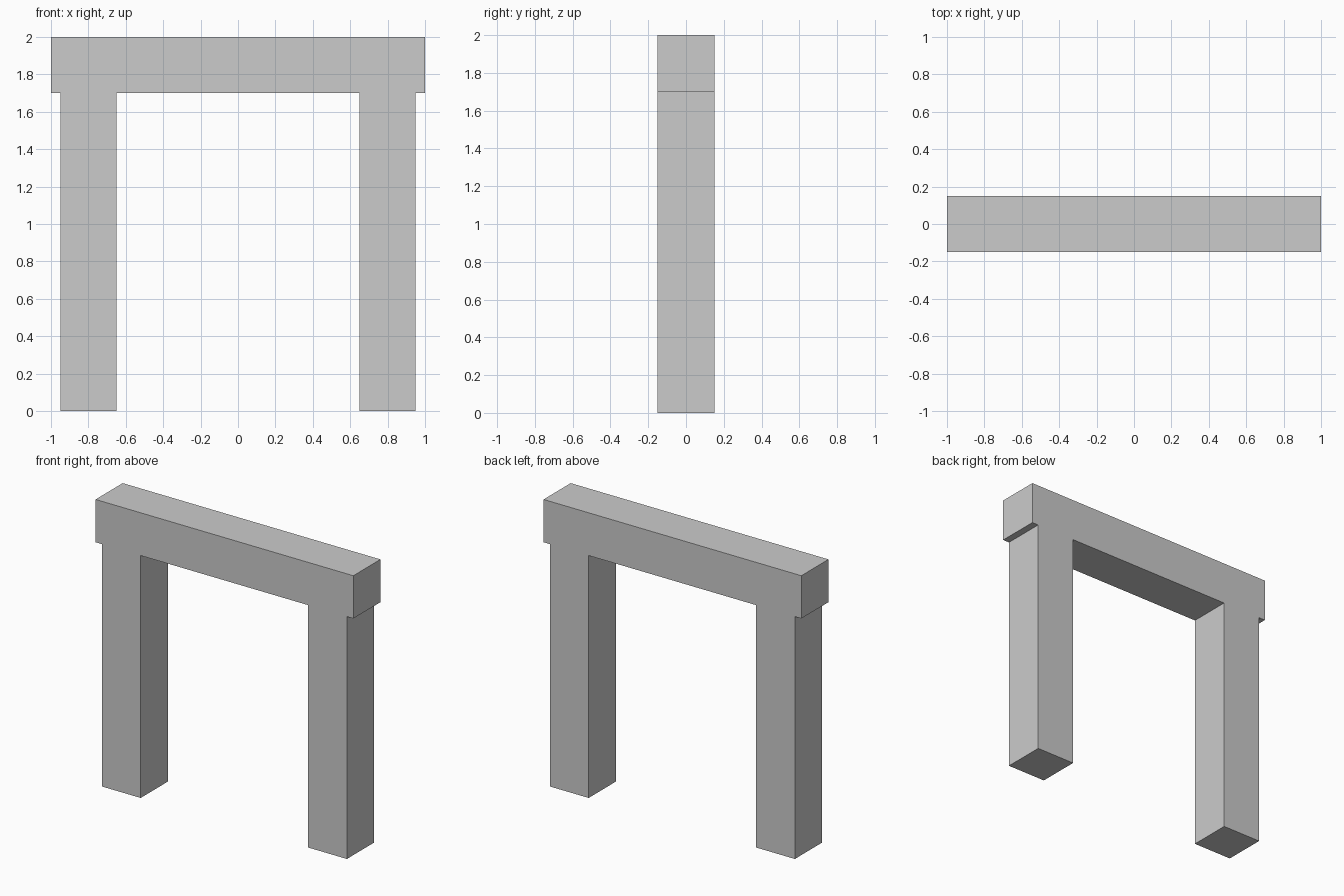
import bpy
import bmesh

if "Cube" in bpy.data.objects:
    bpy.data.objects.remove(bpy.data.objects["Cube"])

DEPTH = 0.30          # thickness along y
HEIGHT = 2.0
BEAM_Z = 1.70         # underside of the beam
BEAM_X = 1.0          # half length of the beam
POST_IN, POST_OUT = 0.65, 0.95

# Right half of the outline, from inner foot up to the beam top
half = [(POST_IN, BEAM_Z), (POST_IN, 0), (POST_OUT, 0),
        (POST_OUT, BEAM_Z), (BEAM_X, BEAM_Z), (BEAM_X, HEIGHT)]
outline = half + [(-x, z) for x, z in reversed(half)]

# Gateway: one outline extruded through its depth
bm = bmesh.new()
front = bm.faces.new([bm.verts.new((x, -DEPTH / 2, z)) for x, z in outline])
extruded = bmesh.ops.extrude_face_region(bm, geom=[front], use_keep_orig=True)
back_verts = [g for g in extruded["geom"] if isinstance(g, bmesh.types.BMVert)]
bmesh.ops.translate(bm, verts=back_verts, vec=(0, DEPTH, 0))
bmesh.ops.recalc_face_normals(bm, faces=bm.faces[:])

mesh = bpy.data.meshes.new("post_and_beam_gateway")
bm.to_mesh(mesh)
bm.free()
gateway = bpy.data.objects.new("post_and_beam_gateway", mesh)
bpy.context.collection.objects.link(gateway)
